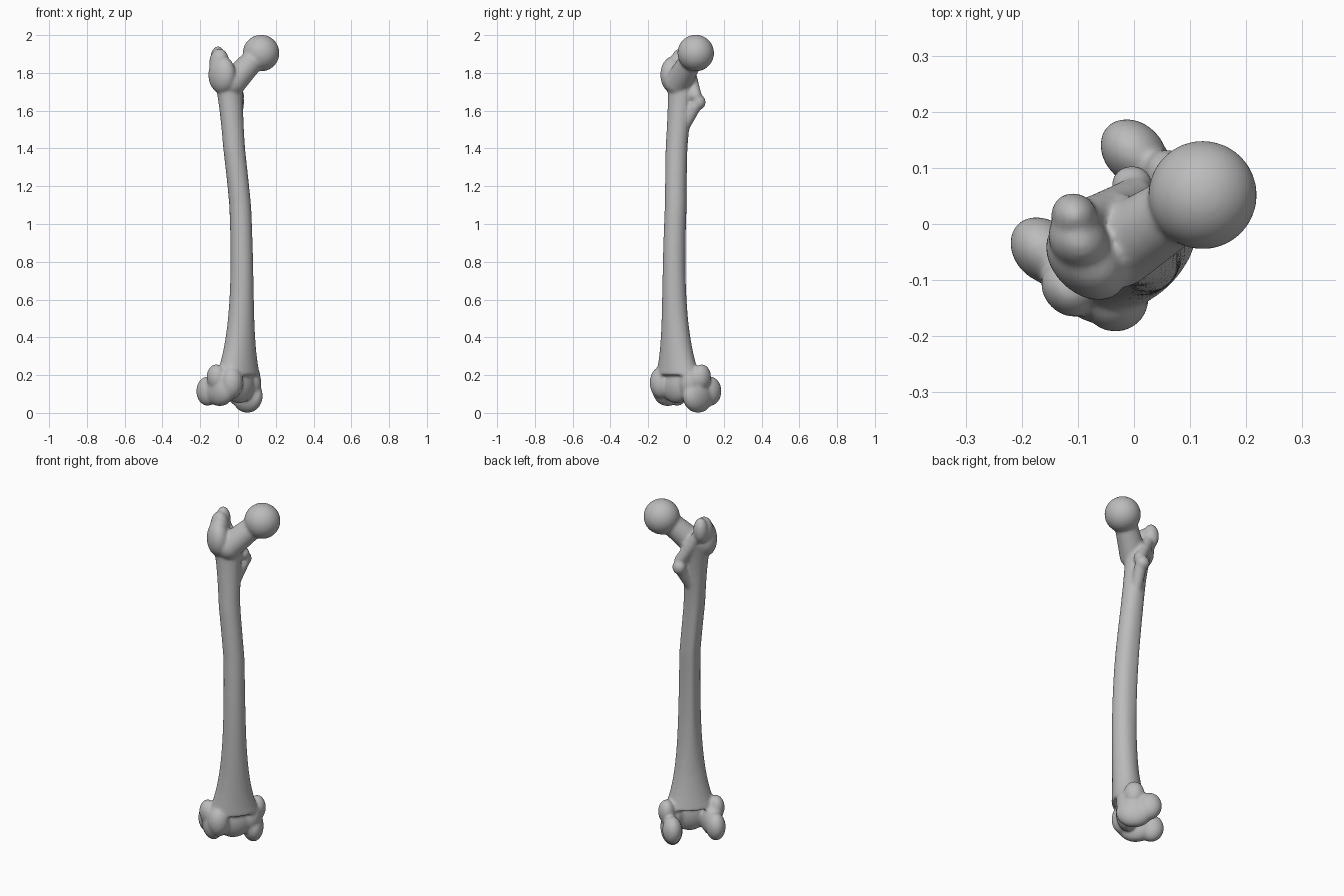
import bpy, bmesh
from math import sin, cos, exp, pi, tau, radians
from mathutils import Vector, Matrix

cube = bpy.data.objects.get("Cube")
if cube:
    bpy.data.objects.remove(cube, do_unlink=True)

bm = bmesh.new()


def blob(center, wide, deep, tall):
    """Ellipsoid mass given by its three half sizes."""
    place = Matrix.Translation(center) @ Matrix.Diagonal((wide, deep, tall, 1))
    bmesh.ops.create_icosphere(bm, subdivisions=4, radius=1, matrix=place)


def limb(start, start_radius, end, end_radius, steps=9):
    """Tapering rounded ridge between two points."""
    start, end = Vector(start), Vector(end)
    for step in range(steps):
        t = step / (steps - 1)
        radius = start_radius + (end_radius - start_radius) * t
        blob(start.lerp(end, t), radius, radius, radius)


def shaft_ring(z, sides=40):
    """Cross-section of the shaft: flared at both ends, bowed, ridged behind."""
    center_x = -.03 - .02 * min(max((z - 1.1) / .3, 0), 1)
    center_y = -.06 * cos((z - .75) * 1.85)
    top_flare = .025 * exp((z - 1.75) / .15)
    wide = .055 + .08 * exp((.2 - z) / .2) + top_flare
    deep = .056 + .035 * exp((.2 - z) / .25) + top_flare / 2
    ridge = .015 * max(0, sin(pi * (z - .4) / 1.2))
    ring = []
    for side in range(sides):
        angle = tau * side / sides
        rear = ridge * max(0, sin(angle)) ** 7
        x = center_x + wide * cos(angle)
        y = center_y + deep * sin(angle) + rear
        ring.append(bm.verts.new((x, y, z)))
    return ring


def shaft(bottom, top, count=40):
    """Closed tube through evenly spaced cross-sections."""
    spacing = (top - bottom) / count
    rings = [shaft_ring(bottom + spacing * level) for level in range(count + 1)]
    for low, high in zip(rings, rings[1:]):
        for i in range(len(low)):
            bm.faces.new((low[i - 1], low[i], high[i], high[i - 1]))
    bm.faces.new(rings[0][::-1])
    bm.faces.new(rings[-1])


def knuckle(side, x, y, bottom, lip_reach):
    """Lower joint lobe: front lip, body, rear lobe and outward bump."""
    blob((x - side * .02, y - lip_reach, .16), wide=.06, deep=.06, tall=.085)
    blob((x, y, bottom + .09), wide=.058, deep=.1, tall=.09)
    blob((x + side * .01, y + .08, .115), wide=.053, deep=.067, tall=.078)
    blob((x + side * .027, y, .19), wide=.045, deep=.055, tall=.068)


shaft(bottom=.2, top=1.78)

# Ball head and neck
blob((.123, -.05, 1.905), wide=.097, deep=.097, tall=.097)
limb((.09, -.04, 1.88), .06, (-.05, -.01, 1.75), .072)

# Large outer knob with its rear tip
blob((-.105, .015, 1.79), wide=.06, deep=.083, tall=.1)
blob((-.09, .05, 1.85), wide=.05, deep=.058, tall=.08)
blob((-.065, .085, 1.87), wide=.04, deep=.043, tall=.072)

# Rear crest, small inner knob and the ridge fading out below it
limb((-.05, .07, 1.83), .032, (.035, .035, 1.68), .034)
blob((.045, .05, 1.645), wide=.038, deep=.038, tall=.04)
limb((.03, .035, 1.62), .034, (-.02, .01, 1.52), .03)

# Outer and inner knuckles, with the groove floor between them
knuckle(side=-1, x=-.137, y=0, bottom=.035, lip_reach=.07)
knuckle(side=1, x=.08, y=.01, bottom=0, lip_reach=.04)
blob((-.03, -.04, .15), wide=.1, deep=.06, tall=.1)

# Twist the whole bone to its resting direction
bm.transform(Matrix.Rotation(radians(45), 4, 'Z'))
mesh = bpy.data.meshes.new("thigh_bone")
bm.to_mesh(mesh)
bm.free()
bone = bpy.data.objects.new("thigh_bone", mesh)
bpy.context.collection.objects.link(bone)

# Fuse the masses into one smooth skin
fuse = bone.modifiers.new("fuse", 'REMESH')
fuse.mode = 'VOXEL'
fuse.voxel_size = .007
fuse.use_smooth_shade = True
soften = bone.modifiers.new("soften", 'SMOOTH')
soften.factor = .5
soften.iterations = 14

# Plain grey
grey = bpy.data.materials.new("bone_grey")
grey.use_nodes = True
color = (.5, .5, .5, 1)
grey.diffuse_color = color
grey.node_tree.nodes["Principled BSDF"].inputs["Base Color"].default_value = color
mesh.materials.append(grey)
